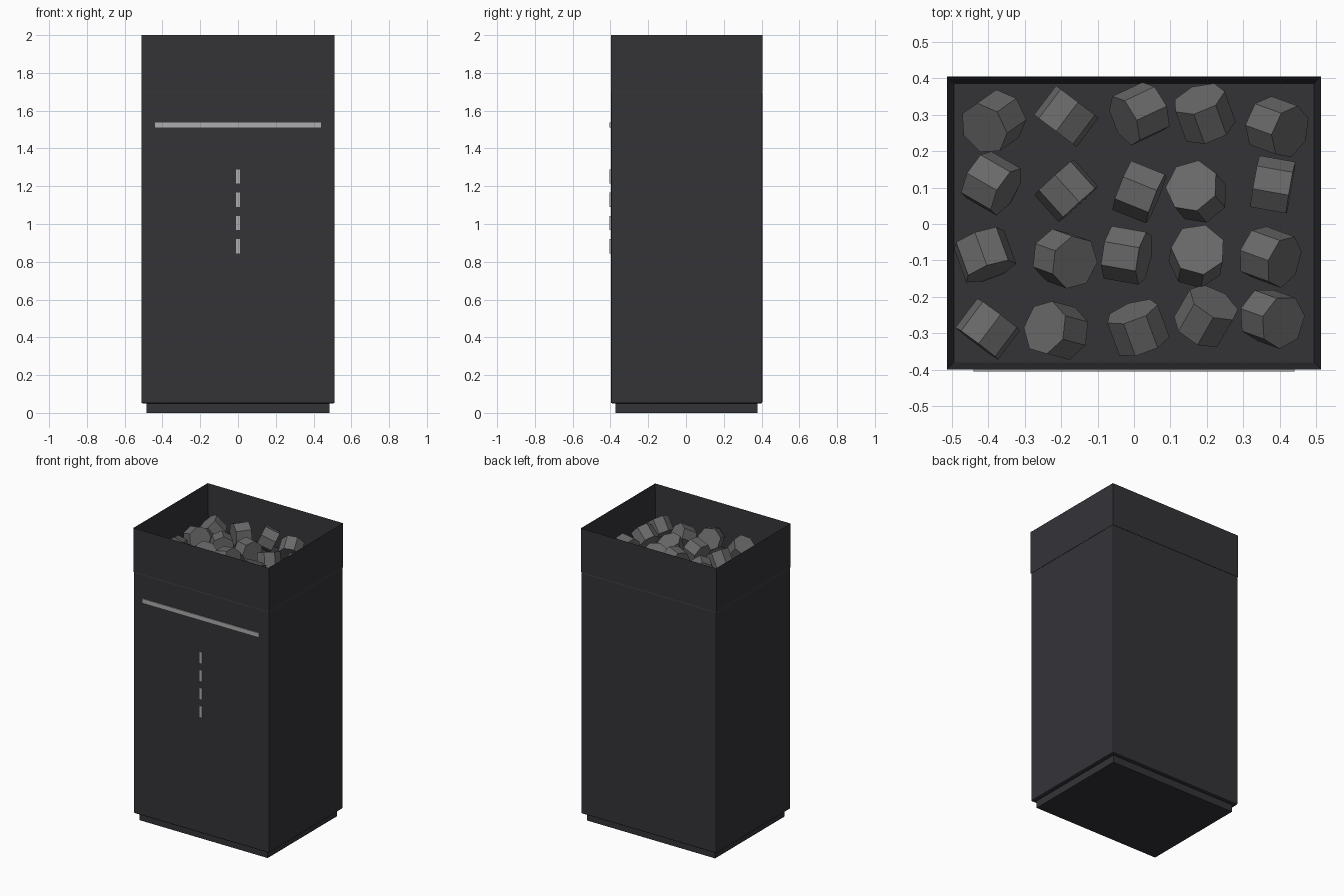
import bpy, bmesh, math
from mathutils import Matrix, Vector

if "Cube" in bpy.data.objects:
    bpy.data.objects.remove(bpy.data.objects["Cube"])


def material(name, rgb):
    m = bpy.data.materials.new(name)
    m.diffuse_color = (*rgb, 1)
    m.use_nodes = True
    m.node_tree.nodes["Principled BSDF"].inputs["Base Color"].default_value = m.diffuse_color
    return m


DARK = material("dark_metal", (0.034, 0.033, 0.039))
STEEL = material("brushed_steel", (0.42, 0.42, 0.42))
STONE = material("grey_stone", (0.14, 0.14, 0.14))


def finish(name, bm, mat):
    mesh = bpy.data.meshes.new(name)
    bmesh.ops.recalc_face_normals(bm, faces=bm.faces)
    bm.to_mesh(mesh)
    bm.free()
    mesh.materials.append(mat)
    ob = bpy.data.objects.new(name, mesh)
    bpy.context.collection.objects.link(ob)
    return ob


def box_bm(lo, hi):
    lo, hi = Vector(lo), Vector(hi)
    bm = bmesh.new()
    bmesh.ops.create_cube(bm, size=1, matrix=Matrix.Translation((lo + hi) / 2)
                          @ Matrix.Diagonal((*(hi - lo), 1)))
    return bm


def box(name, lo, hi, mat, bevel=0):
    ob = finish(name, box_bm(lo, hi), mat)
    if bevel:
        mod = ob.modifiers.new("bevel", "BEVEL")
        mod.width, mod.segments = bevel, 2
    return ob


# Plinth and cabinet body
box("plinth", (-0.485, -0.372, 0), (0.485, 0.378, 0.055), DARK)
box("cabinet_body", (-0.512, -0.398, 0.05), (0.512, 0.404, 1.703), DARK, 0.008)

# Open tray on top: inset the top face and push it down
bm = box_bm((-0.512, -0.398, 1.70), (0.512, 0.404, 2.0))
top = max(bm.faces, key=lambda f: f.calc_center_median().z)
bmesh.ops.inset_region(bm, faces=[top], thickness=0.027)
for v in top.verts:
    v.co.z = 1.71
finish("stone_tray", bm, DARK)

# Front trim: long handle strip and four vertical dashes
box("handle_strip", (-0.44, -0.404, 1.51), (0.44, -0.39, 1.537), STEEL)
for i in range(4):
    z = 0.845 + i * 0.123
    box(f"trim_dash_{i + 1}", (-0.01, -0.404, z), (0.01, -0.39, z + 0.075), STEEL)

# Heater stones: seven-sided drums; x, y, axis heading, axis tilt
stones = [
    (-.385, .28, 215, 40), (-.185, .295, 53, 90), (.015, .302, 205, 65),
    (.192, .302, 110, 60), (.392, .265, 340, 50),
    (-.39, .112, 330, 70), (-.185, .092, 312, 88), (.015, .09, 338, 85),
    (.172, .088, 130, 25), (.38, .105, 350, 88),
    (-.41, -.085, 290, 75), (-.19, -.095, 340, 35), (-.02, -.085, 350, 75),
    (.173, -.088, 80, 22), (.373, -.09, 340, 55),
    (-.40, -.288, 233, 88), (-.213, -.292, 165, 40), (.01, -.285, 110, 70),
    (.197, -.253, 60, 60), (.378, -.258, 340, 40),
]
for i, (x, y, heading, tilt) in enumerate(stones):
    bm = bmesh.new()
    bmesh.ops.create_cone(bm, cap_ends=True, segments=7, radius1=0.075,
                          radius2=0.075, depth=0.1)
    rot = (Matrix.Rotation(math.radians(heading), 4, "Z")
           @ Matrix.Rotation(math.radians(tilt), 4, "Y")
           @ Matrix.Rotation(i * 0.7, 4, "Z"))
    z = 1.77 + 0.03 * (i * 7 % 5) / 4
    bm.transform(Matrix.Translation((x, y, z)) @ rot)
    finish(f"stone_{i + 1}", bm, STONE)
